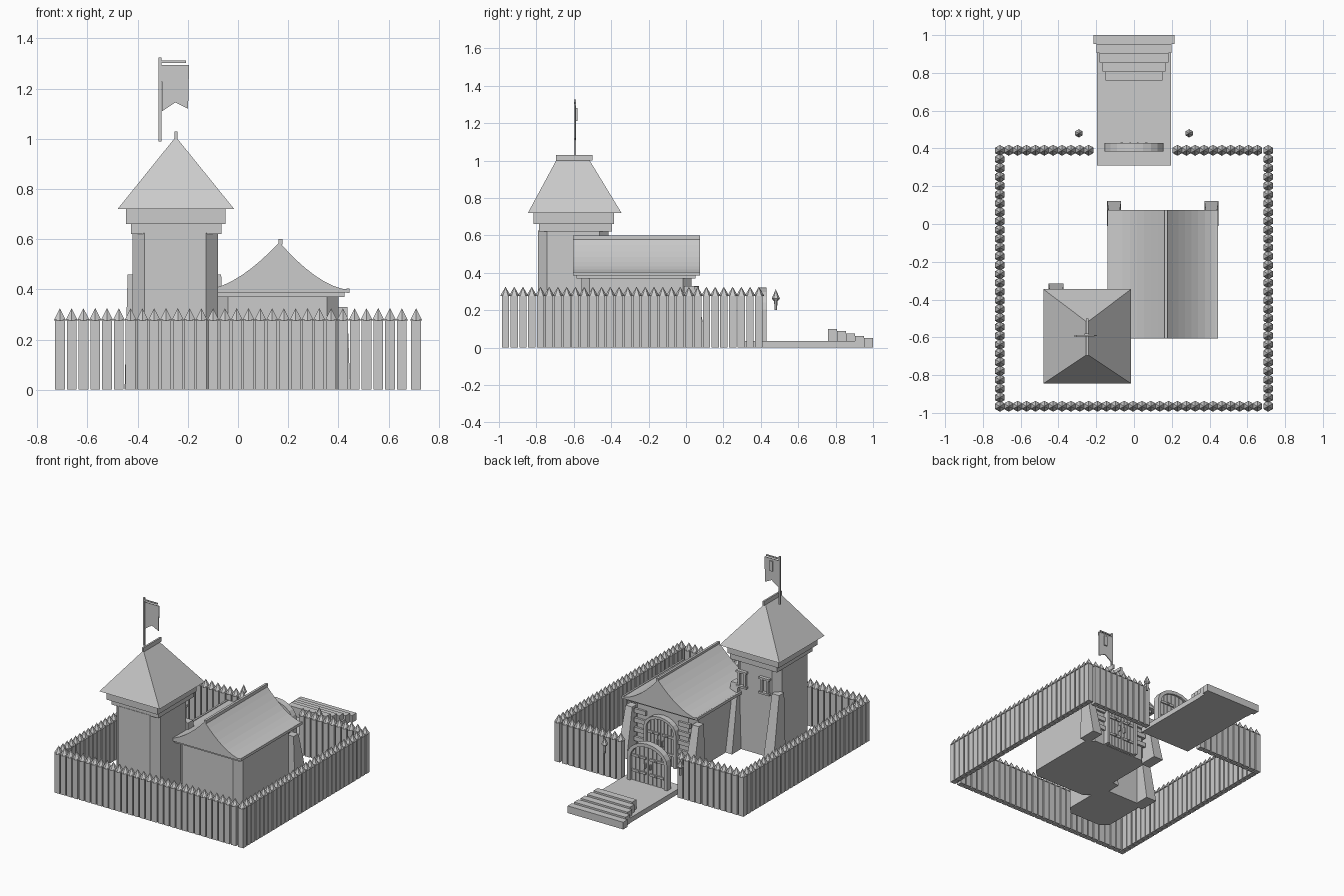
import bpy, bmesh, math
from mathutils import Matrix, Vector

old = bpy.data.objects.get("Cube")
if old:
    bpy.data.objects.remove(old, do_unlink=True)

grey = bpy.data.materials.new("plain_grey")
grey.use_nodes = True
grey.diffuse_color = (0.6, 0.6, 0.6, 1)
grey.node_tree.nodes["Principled BSDF"].inputs["Base Color"].default_value = (0.6, 0.6, 0.6, 1)


def finish(name, bm):
    bmesh.ops.recalc_face_normals(bm, faces=bm.faces[:])
    mesh = bpy.data.meshes.new(name)
    bm.to_mesh(mesh)
    bm.free()
    mesh.materials.append(grey)
    ob = bpy.data.objects.new(name, mesh)
    bpy.context.scene.collection.objects.link(ob)
    return ob


def add_box(bm, x0, x1, y0, y1, z0, z1):
    m = Matrix.Translation(((x0 + x1) / 2, (y0 + y1) / 2, (z0 + z1) / 2))
    bmesh.ops.create_cube(bm, size=1, matrix=m @ Matrix.Diagonal((x1 - x0, y1 - y0, z1 - z0, 1)))


def box(name, *dims):
    bm = bmesh.new()
    add_box(bm, *dims)
    return finish(name, bm)


def add_cone(bm, x, y, z0, z1, r0, r1, sides=6):
    bmesh.ops.create_cone(bm, cap_ends=True, segments=sides, radius1=r0, radius2=r1,
                          depth=z1 - z0, matrix=Matrix.Translation((x, y, (z0 + z1) / 2)))


def add_prism(bm, points, offset):
    """Extrude a closed outline of 3D points along an offset."""
    face = bm.faces.new([bm.verts.new(p) for p in points])
    out = bmesh.ops.extrude_face_region(bm, geom=[face])["geom"]
    moved = [v for v in out if isinstance(v, bmesh.types.BMVert)]
    bmesh.ops.translate(bm, verts=moved, vec=Vector(offset))
    if not face.is_valid:
        return
    # keep the starting cap so that the prism is closed
    return face


def prism(name, points, offset):
    bm = bmesh.new()
    add_prism(bm, points, offset)
    return finish(name, bm)


def chamfered_block(name, x0, x1, y0, y1, z1, c):
    pts = [(x0 + c, y0), (x1 - c, y0), (x1, y0 + c), (x1, y1 - c),
           (x1 - c, y1), (x0 + c, y1), (x0, y1 - c), (x0, y0 + c)]
    return prism(name, [(x, y, 0) for x, y in pts], (0, 0, z1))


def buttress(name, x, y_wall, y_foot, z_top, half):
    """Leaning corner support, thicker and wider at the foot."""
    bm = bmesh.new()
    add_box(bm, x - half, x + half, y_wall - 0.03, y_foot, 0, z_top)
    for v in bm.verts:
        if v.co.z > 0.01:
            v.co.x = x + (v.co.x - x) * 0.7
            if v.co.y > y_wall:
                v.co.y = y_wall + 0.025
    return finish(name, bm)


def arched_door(name, cx, y, half, z0, height):
    """Arched plank door with a stone surround, straps and studs facing +y."""
    spring = z0 + height - half * 0.75
    steps = 10

    def arch(w, rise):
        return [(cx + w * math.cos(math.pi * i / steps), spring + rise * math.sin(math.pi * i / steps))
                for i in range(steps + 1)]
    outer, inner = arch(half, half * 0.75), arch(half * 0.84, half * 0.6)
    bm = bmesh.new()
    # arch stones and jambs
    for i in range(steps):
        ring = [outer[i], outer[i + 1], inner[i + 1], inner[i]]
        add_prism(bm, [(px, y, pz) for px, pz in ring], (0, 0.045, 0))
    for s in (-1, 1):
        a, b = sorted((cx + s * half, cx + s * half * 0.84))
        add_box(bm, a, b, y, y + 0.045, z0, spring)
    finish(name + "_surround", bm)
    # planks cut to follow the arch
    bm = bmesh.new()
    w, planks = half * 0.84, 8
    for i in range(planks):
        xa = -w + 2 * w * i / planks + 0.002
        xb = -w + 2 * w * (i + 1) / planks - 0.002
        top = [spring + half * 0.6 * math.sqrt(max(0, 1 - (q / w) ** 2)) for q in (xa, xb)]
        add_prism(bm, [(cx + xa, y + 0.008, z0), (cx + xb, y + 0.008, z0),
                       (cx + xb, y + 0.008, top[1]), (cx + xa, y + 0.008, top[0])], (0, 0.022, 0))
    finish(name + "_planks", bm)
    # straps, studs and handle rings
    bm = bmesh.new()
    for f in (0.25, 0.62):
        z = z0 + height * f
        for s in (-1, 1):
            a, b = sorted((cx + s * w * 0.12, cx + s * w * 0.95))
            add_box(bm, a, b, y + 0.028, y + 0.038, z - 0.008, z + 0.008)
            add_box(bm, cx + s * w * 0.5 - 0.006, cx + s * w * 0.5 + 0.006, y + 0.03, y + 0.046, z - 0.006, z + 0.006)
    for s in (-1, 1):
        add_box(bm, cx + s * 0.02 - 0.004, cx + s * 0.02 + 0.004, y + 0.028, y + 0.046,
                z0 + height * 0.38, z0 + height * 0.5)
    finish(name + "_ironwork", bm)


# Palisade of pointed stakes
def stakes(name, spots):
    bm = bmesh.new()
    for x, y in spots:
        add_box(bm, x - 0.0195, x + 0.0195, y - 0.0195, y + 0.0195, 0, 0.28)
        add_cone(bm, x, y, 0.275, 0.325, 0.029, 0)
    finish(name, bm)


n, gap = 30, 0.047
row = [-0.71 + i * gap for i in range(n)]
side = [-0.965 + i * 0.0467 for i in range(n)]
stakes("front_palisade", [(x, -0.965) for x in row[1:]])
stakes("back_palisade", [(x, 0.39) for x in row[1:] if abs(x) > 0.21])
for label, x in (("left", 0.71), ("right", -0.71)):
    stakes(label + "_palisade", [(x, y) for y in side])

# Entrance platform and steps
box("entrance_platform", -0.195, 0.195, 0.31, 1.0, 0, 0.035)
for i in range(5):
    y = 0.76 + i * 0.048
    half = 0.15 + i * 0.0162
    box("entrance_step", -half, half, y, y + 0.048, 0, 0.1 - i * 0.0125)
arched_door("gate", 0, 0.385, 0.155, 0.035, 0.285)

# Torches beside the gate
for s in (-1, 1):
    bm = bmesh.new()
    add_cone(bm, s * 0.292, 0.48, 0.2, 0.255, 0.007, 0.009)
    add_cone(bm, s * 0.292, 0.48, 0.25, 0.262, 0.012, 0.022)
    add_cone(bm, s * 0.292, 0.48, 0.262, 0.312, 0.022, 0)
    finish("torch", bm)

# Hall walls, cornice and supports
chamfered_block("hall_walls", -0.085, 0.4, -0.56, 0.03, 0.375, 0.045)
box("hall_cornice", -0.105, 0.425, -0.585, 0.05, 0.37, 0.392)
for x in (-0.105, 0.41):
    buttress("hall_buttress", x, 0.02, 0.122, 0.33, 0.037)
arched_door("hall_door", 0.155, 0.025, 0.125, 0, 0.33)
bm = bmesh.new()
for i in range(4):
    z = 0.1 + i * 0.065
    add_box(bm, -0.06, 0.03, 0.025, 0.045, z, z + 0.03)
    add_box(bm, 0.28, 0.37, 0.025, 0.045, z, z + 0.03)
finish("hall_wall_boards", bm)

# Hall roof with a sweeping curve
ridge_x, ridge_z, eave_z = 0.165, 0.588, 0.398
curve = [(i / 8, ridge_z - (ridge_z - eave_z) * (1 - (1 - i / 8) ** 1.7)) for i in range(9)]
right = [(ridge_x + 0.28 * t, z) for t, z in curve]
left = [(ridge_x - 0.3 * t, z) for t, z in curve[1:]]
outline = left[::-1] + right + [(0.445, 0.388), (-0.135, 0.388)]
prism("hall_roof", [(x, -0.605, z) for x, z in outline], (0, 0.68, 0))
box("hall_ridge_beam", ridge_x - 0.003, ridge_x + 0.013, -0.605, 0.075, 0.578, 0.6)
for x in (-0.135, 0.437):
    box("hall_eave_beam", x - 0.005, x + 0.008, -0.605, 0.075, 0.385, 0.404)

# Tower walls and collars
chamfered_block("tower_walls", -0.42, -0.08, -0.79, -0.415, 0.625, 0.047)
box("tower_lower_collar", -0.427, -0.065, -0.787, -0.395, 0.62, 0.665)
box("tower_upper_collar", -0.447, -0.05, -0.815, -0.385, 0.66, 0.722)
for x in (-0.412, -0.095):
    buttress("tower_buttress", x, -0.425, -0.315, 0.46, 0.04)

# Tower windows: posts, sill and lintel on the back wall
for x in (-0.326, -0.15):
    bm = bmesh.new()
    for s in (-1, 1):
        add_box(bm, x + s * 0.024 - 0.007, x + s * 0.024 + 0.007, -0.42, -0.398, 0.44, 0.55)
    for z in (0.438, 0.54):
        add_box(bm, x - 0.04, x + 0.04, -0.42, -0.392, z, z + 0.014)
    finish("tower_window", bm)

# Tower hipped roof and ridge
bm = bmesh.new()
add_box(bm, -0.48, -0.015, -0.845, -0.345, 0.72, 1.008)
for v in bm.verts:
    if v.co.z > 0.9:
        v.co.x = -0.248
        v.co.y = -0.69 if v.co.y < -0.6 else -0.52
bmesh.ops.remove_doubles(bm, verts=bm.verts[:], dist=0.0001)
finish("tower_roof", bm)
box("tower_ridge_beam", -0.254, -0.242, -0.695, -0.5, 1.0, 1.03)

# Banner on its pole
box("banner_pole", -0.316, -0.304, -0.598, -0.587, 0.99, 1.325)
box("banner_crossbar", -0.316, -0.208, -0.596, -0.587, 1.303, 1.312)
cloth = [(-0.305, 1.295), (-0.195, 1.295), (-0.199, 1.12), (-0.25, 1.145), (-0.302, 1.11)]
prism("banner_cloth", [(x, -0.594, z) for x, z in cloth], (0, 0.006, 0))
box("banner_stripe", -0.262, -0.238, -0.588, -0.58, 1.21, 1.28)
